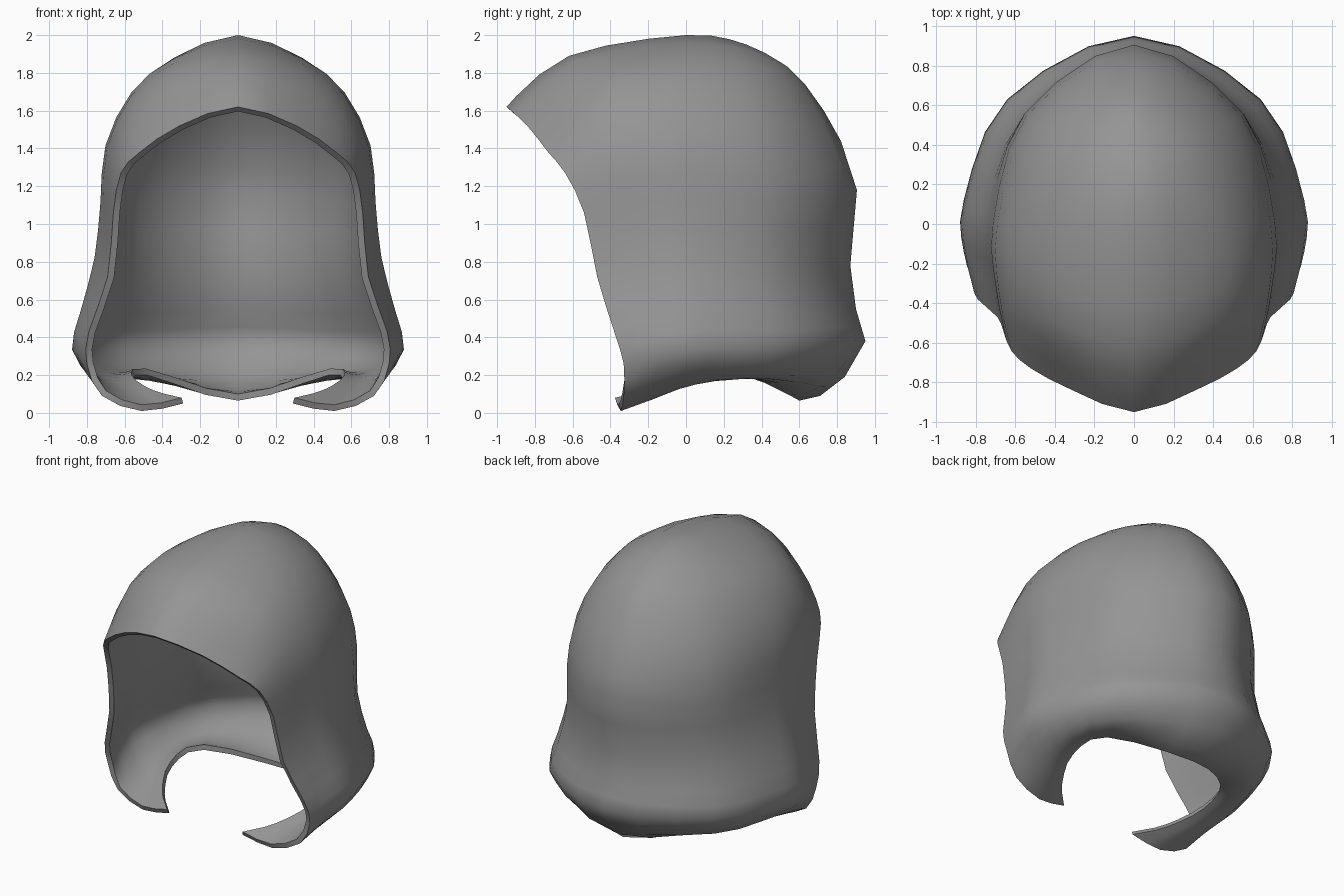
import bpy
import bmesh
from mathutils import Vector

if "Cube" in bpy.data.objects:
    bpy.data.objects.remove(bpy.data.objects["Cube"])

# Half-hood profiles, each listed from the bottom opening up to the crown ridge
RIM = [(.29, -.36, .05), (.51, -.345, .01), (.72, -.33, .09), (.80, -.33, .26), (.79, -.38, .43),
       (.69, -.47, .72), (.66, -.54, 1.06), (.62, -.64, 1.27), (.52, -.73, 1.38),
       (.31, -.84, 1.52), (0, -.95, 1.62)]
FRONT = [(.44, -.2, .09), (.58, -.18, .07), (.74, -.18, .14), (.86, -.14, .32), (.81, -.2, .5),
         (.73, -.25, .78), (.70, -.3, 1.1), (.68, -.36, 1.38), (.56, -.42, 1.64),
         (.34, -.52, 1.80), (0, -.62, 1.89)]
SIDE = [(.55, .04, .16), (.64, .05, .15), (.76, .08, .2), (.86, .12, .34), (.82, .08, .55),
        (.75, .04, .83), (.72, .02, 1.12), (.69, 0, 1.42), (.55, 0, 1.70),
        (.34, 0, 1.88), (0, 0, 2.0)]
QUARTER = [(.48, .30, .20), (.52, .38, .18), (.59, .52, .2), (.64, .63, .36), (.61, .59, .53),
           (.56, .55, .8), (.55, .56, 1.12), (.52, .53, 1.38), (.42, .47, 1.63),
           (.25, .41, 1.83), (0, .32, 1.95)]
BACK = [(0, .60, .065), (0, .71, .09), (0, .84, .19), (0, .95, .38), (0, .90, .55),
        (0, .87, .78), (0, .905, 1.18), (0, .82, 1.44), (0, .73, 1.60),
        (0, .63, 1.74), (0, .54, 1.83)]


def smooth_line(points, steps):
    """Curve through points; ends on the centre plane continue mirrored."""
    p = [Vector(v) for v in points]

    def beyond(end, inner):
        if abs(end.x) < 1e-6:
            return Vector((-inner.x, inner.y, inner.z))
        return end * 2 - inner
    p = [beyond(p[0], p[1])] + p + [beyond(p[-1], p[-2])]
    out = []
    for a, b, c, d in zip(p, p[1:], p[2:], p[3:]):
        for k in range(steps):
            t = k / steps
            out.append(.5 * (2 * b + (c - a) * t + (2 * a - 5 * b + 4 * c - d) * t * t
                             + (3 * b - a - 3 * c + d) * t ** 3))
    return out + [p[-2]]


# Loft the profiles into one half of the shell
rows = [smooth_line(r, 3) for r in zip(RIM, FRONT, SIDE, QUARTER, BACK)]
columns = []
for column in zip(*rows):
    # the back seam and crown ridge lie on the centre plane
    if all(abs(p.x) < 1e-6 for p in column):
        fine = []
        for a, b in zip(column, column[1:]):
            fine += [a, (a + b) / 2]
        columns.append(fine + [column[-1]])
    else:
        columns.append(smooth_line(column, 2))

bm = bmesh.new()
grid = [[bm.verts.new(p) for p in c] for c in columns]
for c0, c1 in zip(grid, grid[1:]):
    for j in range(len(c0) - 1):
        bm.faces.new((c0[j], c1[j], c1[j + 1], c0[j + 1]))
mesh = bpy.data.meshes.new("hood")
bm.to_mesh(mesh)
bm.free()
hood = bpy.data.objects.new("hood", mesh)
bpy.context.collection.objects.link(hood)

# Grey cloth
cloth = bpy.data.materials.new("grey cloth")
cloth.diffuse_color = (.3, .3, .3, 1)
cloth.use_nodes = True
cloth.node_tree.nodes["Principled BSDF"].inputs["Base Color"].default_value = cloth.diffuse_color
mesh.materials.append(cloth)

# Mirror to the full hood, then thicken inwards
mirror = hood.modifiers.new("mirror", 'MIRROR')
mirror.use_clip = True
mirror.merge_threshold = .002
thick = hood.modifiers.new("thickness", 'SOLIDIFY')
thick.thickness = .035
thick.offset = -1
bpy.context.view_layer.objects.active = hood
hood.select_set(True)
for m in ("mirror", "thickness"):
    bpy.ops.object.modifier_apply(modifier=m)
bpy.ops.object.shade_smooth_by_angle(angle=.8)
